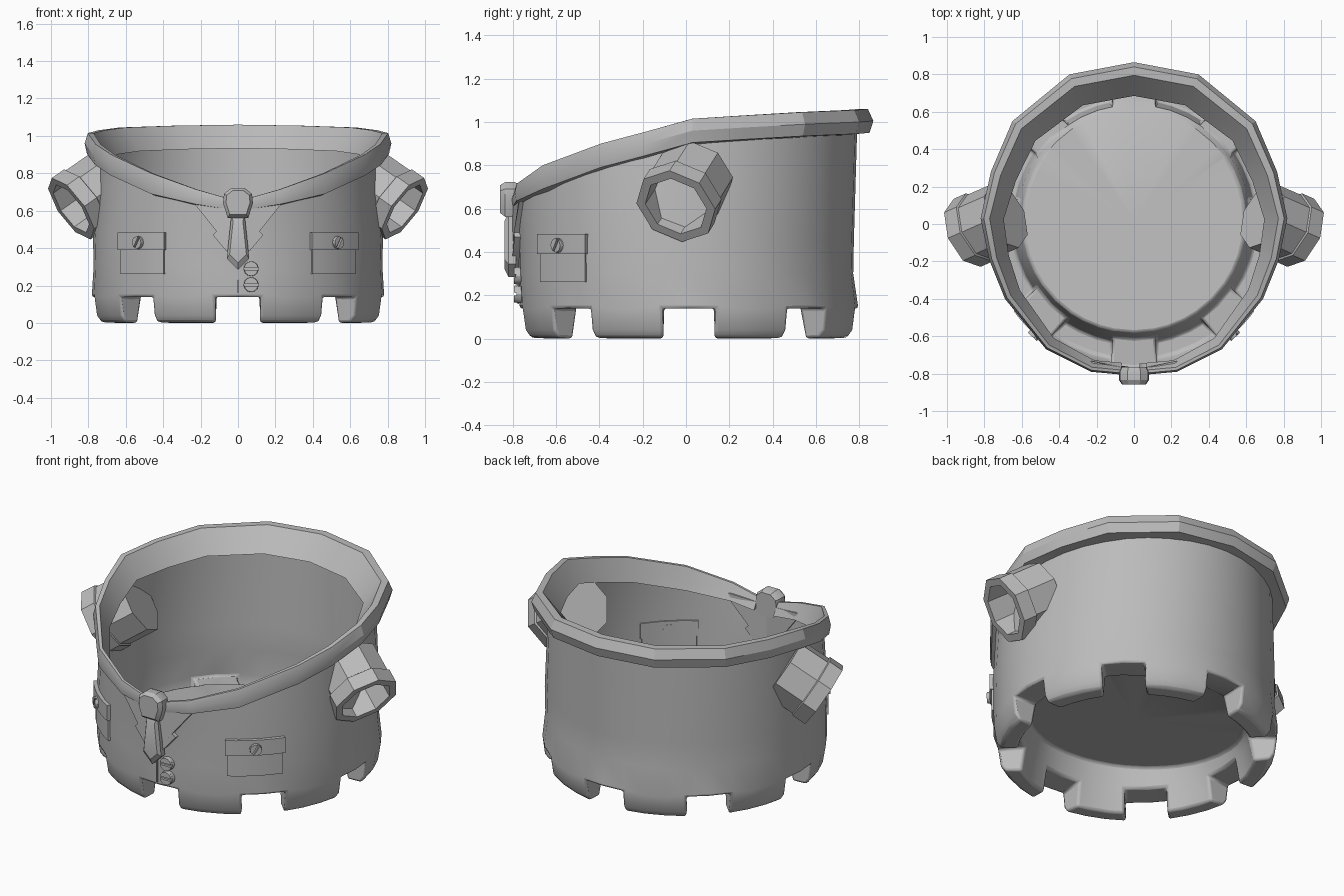
import bpy, bmesh
from math import sin, cos, pi, atan2, radians, sqrt, hypot
from mathutils import Vector, Matrix

cube = bpy.data.objects.get("Cube")
if cube:
    bpy.data.objects.remove(cube, do_unlink=True)

grey = bpy.data.materials.new("plain grey")
grey.use_nodes = True
COLOUR = (0.5, 0.5, 0.5, 1)
grey.diffuse_color = COLOUR
grey.node_tree.nodes["Principled BSDF"].inputs["Base Color"].default_value = COLOUR


def finish(name, bm, bevel=0, angle=30):
    bmesh.ops.recalc_face_normals(bm, faces=bm.faces[:])
    mesh = bpy.data.meshes.new(name)
    bm.to_mesh(mesh)
    bm.free()
    mesh.materials.append(grey)
    ob = bpy.data.objects.new(name, mesh)
    bpy.context.collection.objects.link(ob)
    bpy.ops.object.select_all(action='DESELECT')
    ob.select_set(True)
    bpy.context.view_layer.objects.active = ob
    bpy.ops.object.shade_smooth_by_angle(angle=radians(angle))
    if bevel:
        mod = ob.modifiers.new("soft edges", 'BEVEL')
        mod.width = bevel
        mod.segments = 2
        mod.limit_method = 'ANGLE'
        mod.angle_limit = radians(50)
    return ob


def loft(bm, rings):
    """Join equal closed rings of vertices with quads and cap both ends."""
    n = len(rings[0])
    for a, b in zip(rings, rings[1:]):
        for i in range(n):
            j = (i + 1) % n
            bm.faces.new((a[i], a[j], b[j], b[i]))
    bm.faces.new(rings[0])
    bm.faces.new(rings[-1])


def prism(name, outline, layers, yaw=0):
    """Loft an (x, z) outline outwards through (distance, scale) layers, turned by yaw."""
    bm = bmesh.new()
    turn = Matrix.Rotation(yaw, 4, 'Z')
    cx = sum(p[0] for p in outline) / len(outline)
    cz = sum(p[1] for p in outline) / len(outline)
    loft(bm, [[bm.verts.new(turn @ Vector((cx + (x - cx) * s, -d, cz + (z - cz) * s)))
               for x, z in outline] for d, s in layers])
    finish(name, bm)


def panel(name, yaw, half, z0, z1, back, front):
    """Curved plate that follows the round body."""
    bm = bmesh.new()
    rings = []
    for i in range(7):
        t = yaw + half * (i / 3 - 1)
        rings.append([bm.verts.new((r * sin(t), -r * cos(t), z))
                      for r, z in ((back, z0), (front, z0), (front, z1), (back, z1))])
    loft(bm, rings)
    finish(name, bm)


# Collar rim, front to back on the left side: x, y, z, height
HALF = [(.07, -.805, .67, .06), (.23, -.79, .715, .08), (.47, -.67, .80, .11),
        (.69, -.40, .90, .11), (.775, -.19, .955, .11), (.82, .03, 1.015, .11),
        (.765, .28, 1.03, .11), (.65, .55, 1.045, .11), (.345, .80, 1.055, .11),
        (0, .865, 1.06, .11)]


def rim(theta):
    """Rim height and collar depth at an angle measured from the front."""
    t = abs(theta)
    keys = [(atan2(x, -y), z, h) for x, y, z, h in HALF]
    if t <= keys[0][0]:
        return keys[0][1:]
    for (a, za, ha), (b, zb, hb) in zip(keys, keys[1:]):
        if t <= b + 1e-6:
            f = (t - a) / (b - a)
            return za + f * (zb - za), ha + f * (hb - ha)
    return keys[-1][1:]


# Body: thin wall, eight hollow feet with gaps between, and a raised tilted floor
bm = bmesh.new()
ROWS = [None, (.775, .45), (.772, .3), (.782, .138), (.766, .04),
        (.74, .004), (.65, 0), (.625, .142), (.595, None)]
GAP = 9
OFFSETS = (-GAP, 0, GAP, 18, 27)
cache = {}


def vert(c, r):
    c %= 40
    if (c, r) not in cache:
        off = OFFSETS[c % 5]
        if r >= 6 and abs(off) == GAP:
            off *= 1.17
        t = radians(45 * (c // 5) + off)
        if r == 0:
            top, h = rim((t + pi) % (2 * pi) - pi)
            x, y, z = .74 * sin(t), -.79 * cos(t), top - .9 * h
        else:
            rad, z = ROWS[r]
            x, y = rad * sin(t), -rad * cos(t)
            if z is None:
                z = .22 - .1 * y
            if r >= 3:
                y += .014
        cache[c, r] = bm.verts.new((x, y, z))
    return cache[c, r]


hub = bm.verts.new((0, .014, .22))
for c in range(40):
    steps = [(0, 1), (1, 2), (2, 3), (7, 8)]
    if c % 5 < 2:
        steps += [(3, 7)]
    else:
        steps += [(3, 4), (4, 5), (5, 6), (6, 7)]
    for a, b in steps:
        bm.faces.new((vert(c, a), vert(c + 1, a), vert(c + 1, b), vert(c, b)))
    bm.faces.new((vert(c, 8), vert(c + 1, 8), hub))
    if c % 5 in (0, 2):
        bm.faces.new([vert(c, r) for r in (3, 4, 5, 6, 7)])
finish("body", bm, bevel=.014, angle=35)

# Collar: thick wedge section swept round the rim
bm = bmesh.new()
SECTION = [(-.018, -1), (0, -.5), (-.025, 0), (-.07, 0), (-.18, -1.15), (-.08, -1.05)]
rings = []
for x, y, z, h in HALF + [(-x, y, z, h) for x, y, z, h in HALF[-2::-1]]:
    w = .35 + .65 * max(0, min(1, (y + .8) / 1.6))
    r = hypot(x, y)
    rings.append([bm.verts.new((x * (1 + o * w / r), y * (1 + o * w / r), z + u * h))
                  for o, u in SECTION])
loft(bm, rings)
finish("collar", bm, angle=25)

# Lapels: notched flaps wrapped on the chest
LAPEL = [(.0, .60), (.07, .645), (.23, .665), (.227, .63), (.115, .49),
         (.135, .47), (.067, .39), (.0, .33)]
for side, label in ((1, "left"), (-1, "right")):
    bm = bmesh.new()
    loft(bm, [[bm.verts.new((side * x, -sqrt(r * r - x * x), z)) for x, z in LAPEL]
              for r in (.768, .803)])
    finish(label + "_lapel", bm)

# Tie
prism("tie_blade", [(-.035, .58), (-.06, .345), (0, .285), (.06, .345), (.035, .58)],
      [(.785, 1), (.82, 1), (.838, .75)])
prism("tie_knot", [(-.055, .562), (-.08, .64), (-.075, .69), (-.035, .722),
                   (.035, .722), (.075, .69), (.08, .64), (.055, .562)],
      [(.765, .85), (.79, 1), (.835, 1), (.858, .8)])


# Slotted buttons: a disc carrying two half discs
def button(name, x, z, r, dist, yaw, tilt):
    def arc(start, sweep, n):
        steps = [start + tilt + sweep * i / (n - 1) for i in range(n)]
        return [(x + r * cos(a), z + r * sin(a)) for a in steps]
    prism(name + "_base", arc(0, 2 * pi * 11 / 12, 12), [(dist - .03, 1), (dist + .008, 1)], yaw)
    for s, label in ((0, "upper"), (pi, "lower")):
        prism(name + "_" + label, arc(s + .14, pi - .28, 7), [(dist, 1), (dist + .02, .92)], yaw)


button("top_button", .07, .29, .04, .775, 0, 0)
button("bottom_button", .07, .205, .04, .775, 0, 0)
panel("placket_seam", 0, .004, .16, .29, .77, .778)

# Chest pockets with flaps
for side, label in ((1, "left"), (-1, "right")):
    yaw = side * radians(42)
    panel(label + "_pocket", yaw, radians(11.4), .262, .44, .765, .782)
    panel(label + "_flap", yaw, radians(12.1), .39, .483, .765, .794)
    button(label + "_pocket_button", 0, .43, .034, .792, yaw, radians(60))

# Sleeves: stubby eight-sided cups with a cuff, pointing out and down
for side, label in ((1, "left"), (-1, "right")):
    start, end = Vector((.685, .045, .757)), Vector((.892, -.047, .611))
    axis = (end - start).normalized()
    across = (Vector((0, 1, 0)) - axis * axis.y).normalized()
    up = axis.cross(across)
    length = (end - start).length
    bm = bmesh.new()
    rings = []
    for r, t in ((.185, 0), (.186, length - .09), (.196, length - .085), (.196, length),
                 (.152, length), (.147, .012)):
        ring = []
        for i in range(8):
            a = 2 * pi * (i + .2) / 8
            p = start + axis * t + across * (r * cos(a)) + up * (r * sin(a))
            ring.append(bm.verts.new((side * p.x, p.y, p.z)))
        rings.append(ring)
    loft(bm, rings)
    finish(label + "_sleeve", bm, angle=30)
